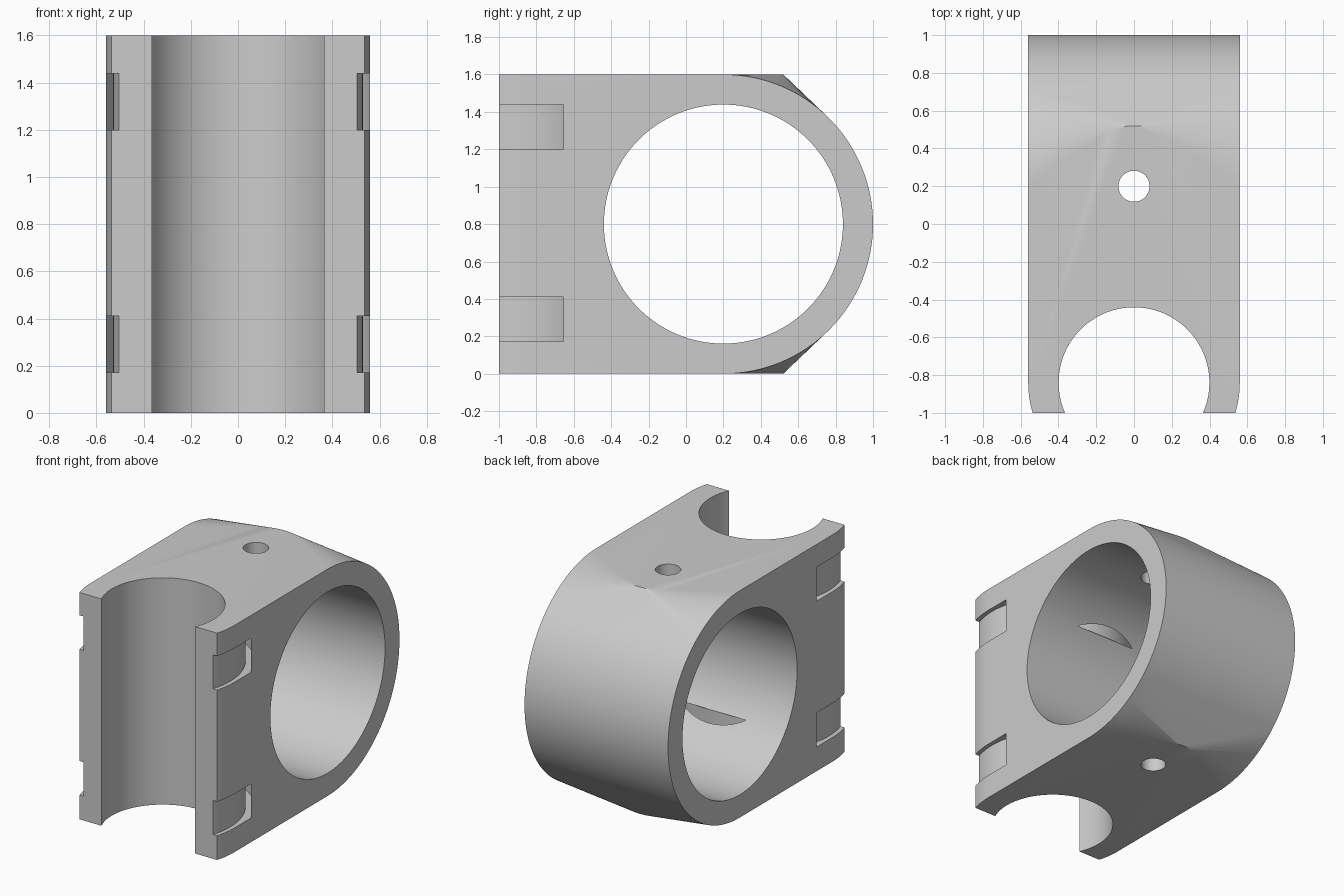
import bpy
import bmesh
from math import pi, sin, cos
from mathutils import Matrix, Vector

cube = bpy.data.objects.get("Cube")
if cube:
    bpy.data.objects.remove(cube, do_unlink=True)

HALF_W, HEIGHT = 0.56, 1.6
RING_Y, BORE_Y, MID = -0.84, 0.2, 0.8

grey = bpy.data.materials.new("plain_grey")
grey.use_nodes = True
colour = (0.6, 0.6, 0.6, 1)
grey.diffuse_color = colour
grey.node_tree.nodes["Principled BSDF"].inputs["Base Color"].default_value = colour


def make_object(name, bm):
    bmesh.ops.recalc_face_normals(bm, faces=bm.faces)
    mesh = bpy.data.meshes.new(name)
    bm.to_mesh(mesh)
    bm.free()
    mesh.materials.append(grey)
    obj = bpy.data.objects.new(name, mesh)
    bpy.context.collection.objects.link(obj)
    return obj


def add_cylinder(bm, radius, depth, centre, along_x=False, sides=128):
    turn = Matrix.Rotation(pi / 2, 4, 'Y') if along_x else Matrix()
    bmesh.ops.create_cone(bm, cap_ends=True, segments=sides, radius1=radius,
                          radius2=radius, depth=depth,
                          matrix=Matrix.Translation(centre) @ turn)


def cylinder_cutter(name, radius, depth, centre, along_x=False):
    bm = bmesh.new()
    add_cylinder(bm, radius, depth, centre, along_x)
    return make_object(name, bm)


def ring_cutter(name, inner, outer, low, high, sides=128):
    bm = bmesh.new()
    profile = [(inner, low), (outer, low), (outer, high), (inner, high)]
    loops = []
    for i in range(sides):
        a = 2 * pi * i / sides
        loops.append([bm.verts.new((r * cos(a), RING_Y + r * sin(a), z))
                      for r, z in profile])
    for i, this in enumerate(loops):
        following = loops[(i + 1) % sides]
        for j in range(4):
            k = (j + 1) % 4
            bm.faces.new((this[j], this[k], following[k], following[j]))
    return make_object(name, bm)


# Body: hull around the bearing barrel, the screw boss and the upright sleeve
bm = bmesh.new()
add_cylinder(bm, MID, 2 * HALF_W, (0, BORE_Y, MID), along_x=True)
add_cylinder(bm, 0.32, HEIGHT, (0, BORE_Y, MID))
add_cylinder(bm, HALF_W, HEIGHT, (0, RING_Y, MID))
points = [v.co.copy() for v in bm.verts]
bm.free()
bm = bmesh.new()
for p in points:
    bm.verts.new(p)
bmesh.ops.remove_doubles(bm, verts=bm.verts, dist=0.0001)
hull = bmesh.ops.convex_hull(bm, input=bm.verts)
spare = {g for g in hull["geom_interior"] + hull["geom_unused"]
         if isinstance(g, bmesh.types.BMVert)}
bmesh.ops.delete(bm, geom=list(spare), context='VERTS')

# Flat open front
cut = bmesh.ops.bisect_plane(bm, geom=bm.verts[:] + bm.edges[:] + bm.faces[:],
                             plane_co=(0, -1, 0), plane_no=(0, -1, 0),
                             clear_outer=True)
rim = [e for e in cut["geom_cut"] if isinstance(e, bmesh.types.BMEdge)]
bmesh.ops.holes_fill(bm, edges=rim, sides=0)
bmesh.ops.dissolve_limit(bm, angle_limit=0.001, verts=bm.verts, edges=bm.edges)
body = make_object("clamp_body", bm)

# Bore, rod channel, screw hole and two strap grooves
cutters = [
    cylinder_cutter("bore_cutter", 0.639, 2, (0, BORE_Y, MID), along_x=True),
    cylinder_cutter("channel_cutter", 0.399, 3, (0, RING_Y, MID)),
    cylinder_cutter("screw_hole_cutter", 0.082, 3, (0, BORE_Y, MID)),
    ring_cutter("lower_strap_cutter", 0.53, 0.59, 0.171, 0.411),
    ring_cutter("upper_strap_cutter", 0.53, 0.59, 1.199, 1.439),
]
for cutter in cutters:
    mod = body.modifiers.new(cutter.name, 'BOOLEAN')
    mod.operation = 'DIFFERENCE'
    mod.solver = 'EXACT'
    mod.object = cutter

# Bake the cuts, then drop the cutters
bpy.context.view_layer.update()
evaluated = body.evaluated_get(bpy.context.evaluated_depsgraph_get())
baked = bpy.data.meshes.new_from_object(evaluated)
body.modifiers.clear()
body.data = baked
for cutter in cutters:
    bpy.data.objects.remove(cutter, do_unlink=True)

# Smooth curved walls, keep crisp rims
bpy.ops.object.select_all(action='DESELECT')
body.select_set(True)
bpy.context.view_layer.objects.active = body
bpy.ops.object.shade_smooth_by_angle(angle=pi / 6)
